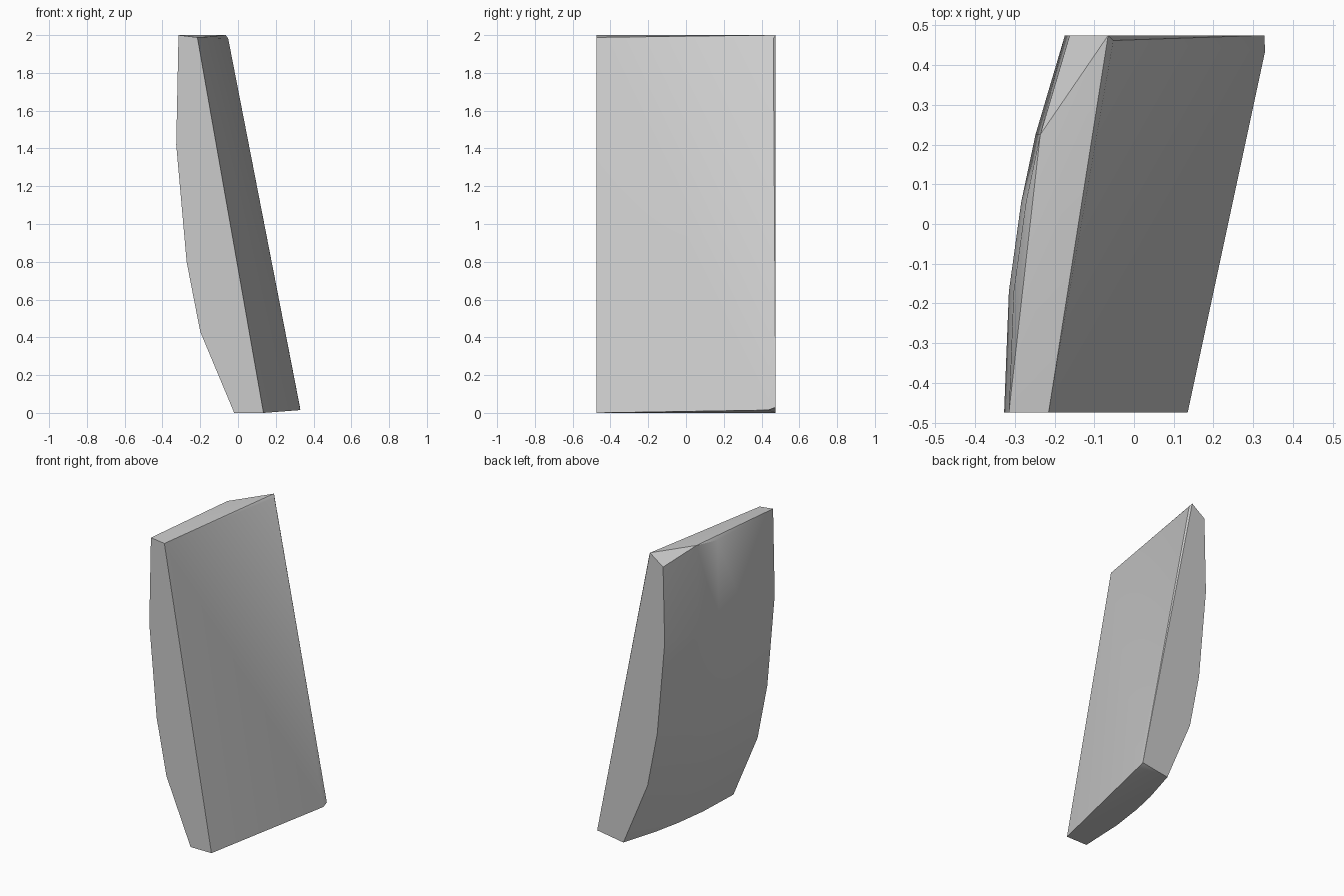
import bpy
import bmesh
import math

cube = bpy.data.objects.get("Cube")
if cube:
    bpy.data.objects.remove(cube, do_unlink=True)

# Plain grey material
grey = bpy.data.materials.new("light_grey")
grey.use_nodes = True
colour = (0.6, 0.6, 0.6, 1.0)
grey.diffuse_color = colour
grey.node_tree.nodes["Principled BSDF"].inputs["Base Color"].default_value = colour

# Curved side: one upright profile (x, z) swept along y with a growing shift,
# each station being (y, shift, top height)
profile = [(-0.02, 0), (-0.2, 0.43), (-0.272, 0.8), (-0.327, 1.42)]
stations = [(-0.475, 0, 2), (-0.17, 0.012, 1.96), (0.055, 0.043, 1.98),
            (0.225, 0.079, 2), (0.475, 0.153, 1.93)]
points = []
for y, shift, top in stations:
    for x, z in profile + [(-0.315, top)]:
        points.append((x + shift, y, z))

# Flat side: front edge, then the chamfered back edge
points += [(0.135, -0.475, 0), (-0.215, -0.475, 1.988)]
points += [(0.33, 0.435, 0.015), (0.328, 0.475, 0.03)]
points += [(-0.052, 0.462, 1.982), (-0.065, 0.475, 2)]

# Wrap the points in a closed convex shell
bm = bmesh.new()
for p in points:
    bm.verts.new(p)
hull = bmesh.ops.convex_hull(bm, input=bm.verts)
inside = {v for v in hull["geom_interior"] + hull["geom_unused"]
          if isinstance(v, bmesh.types.BMVert)}
bmesh.ops.delete(bm, geom=list(inside), context="VERTS")
bmesh.ops.dissolve_limit(bm, angle_limit=math.radians(0.5),
                         verts=bm.verts, edges=bm.edges)
bmesh.ops.recalc_face_normals(bm, faces=bm.faces)

mesh = bpy.data.meshes.new("curved_slab")
bm.to_mesh(mesh)
bm.free()
mesh.materials.append(grey)
slab = bpy.data.objects.new("curved_slab", mesh)
bpy.context.collection.objects.link(slab)

# Smooth the bulge and keep the outer edges sharp
bpy.ops.object.select_all(action="DESELECT")
slab.select_set(True)
bpy.context.view_layer.objects.active = slab
bpy.ops.object.shade_smooth_by_angle(angle=math.radians(30))
